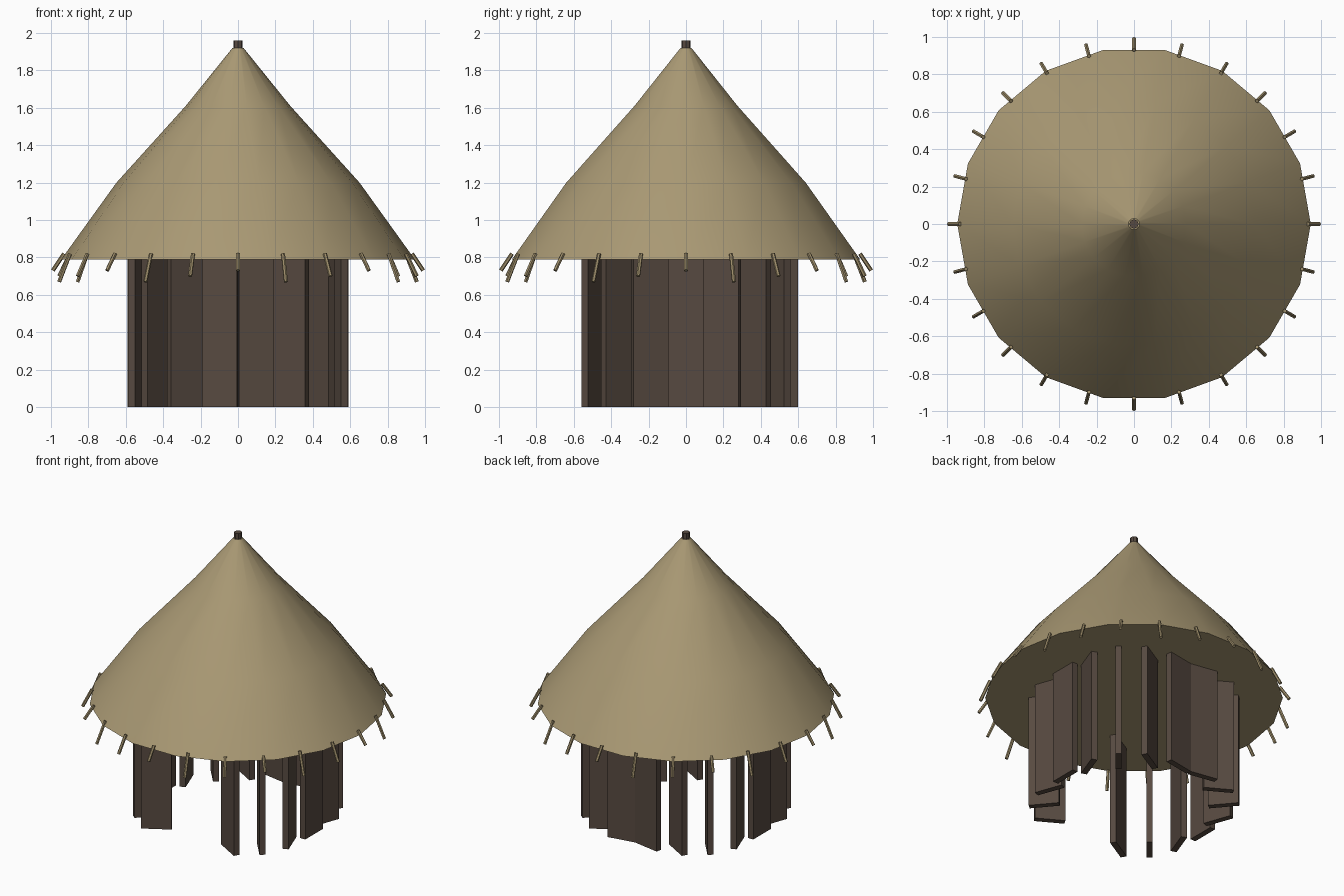
import bpy, bmesh
from math import cos, sin, radians
from mathutils import Vector, Matrix

cube = bpy.data.objects.get("Cube")
if cube:
    bpy.data.objects.remove(cube, do_unlink=True)


def material(name, color):
    m = bpy.data.materials.new(name)
    m.use_nodes = True
    m.diffuse_color = (*color, 1)
    bsdf = next(n for n in m.node_tree.nodes if n.type == 'BSDF_PRINCIPLED')
    bsdf.inputs["Base Color"].default_value = (*color, 1)
    return m


thatch = material("thatch straw", (0.40, 0.32, 0.175))
timber = material("dark timber", (0.095, 0.068, 0.052))
straw = material("straw bundle", (0.33, 0.26, 0.14))


def finish(bm, name, mat):
    bmesh.ops.recalc_face_normals(bm, faces=bm.faces)
    mesh = bpy.data.meshes.new(name)
    bm.to_mesh(mesh)
    bm.free()
    mesh.materials.append(mat)
    ob = bpy.data.objects.new(name, mesh)
    bpy.context.collection.objects.link(ob)
    return ob


def rod(name, start, end, radius, sides, mat):
    a, b = Vector(start), Vector(end)
    turn = (b - a).to_track_quat('Z', 'Y').to_matrix().to_4x4()
    bm = bmesh.new()
    bmesh.ops.create_cone(bm, cap_ends=True, segments=sides, radius1=radius,
                          radius2=radius, depth=(b - a).length,
                          matrix=Matrix.Translation((a + b) / 2) @ turn)
    return finish(bm, name, mat)


# Thatched roof: a closed lathe with 18 sides
SIDES = 18
profile = [(0.945, 0.79), (0.65, 1.2), (0.28, 1.61), (0.03, 1.92)]
bm = bmesh.new()
rings = [[bm.verts.new((r * cos(radians(20 * i)), r * sin(radians(20 * i)), z))
          for i in range(SIDES)] for r, z in profile]
for low, high in zip(rings, rings[1:]):
    for i in range(SIDES):
        j = (i + 1) % SIDES
        bm.faces.new((low[i], low[j], high[j], high[i]))
bm.faces.new(rings[0][::-1])
bm.faces.new(rings[-1])
roof = finish(bm, "thatched_roof", thatch)
bpy.ops.object.select_all(action='DESELECT')
roof.select_set(True)
bpy.context.view_layer.objects.active = roof
bpy.ops.object.shade_smooth_by_angle(angle=radians(40))

# Wall planks: counter-rotated around the ring, with a doorway at the front
for i in range(SIDES):
    deg = 20 * i
    if abs(deg - 270) < 15:
        continue
    a = radians(deg)
    bm = bmesh.new()
    bmesh.ops.create_cube(bm, size=1, matrix=(
        Matrix.Translation((0.57 * cos(a), 0.57 * sin(a), 0.4))
        @ Matrix.Rotation(-a, 4, 'Z')
        @ Matrix.Diagonal((0.04, 0.195, 0.8, 1))))
    finish(bm, f"wall_plank_{i + 1}", timber)

# Straw ends hanging around the eaves in three repeating lengths
for i in range(24):
    a = radians(15 * i)
    drop = (0.09, 0.15, 0.12)[i % 3]
    rod(f"eave_straw_{i + 1}",
        (0.93 * cos(a), 0.93 * sin(a), 0.82),
        (0.99 * cos(a), 0.99 * sin(a), 0.82 - drop), 0.011, 6, straw)

# Peak cap
rod("peak_cap", (0, 0, 1.9), (0, 0, 1.96), 0.025, 8, timber)
